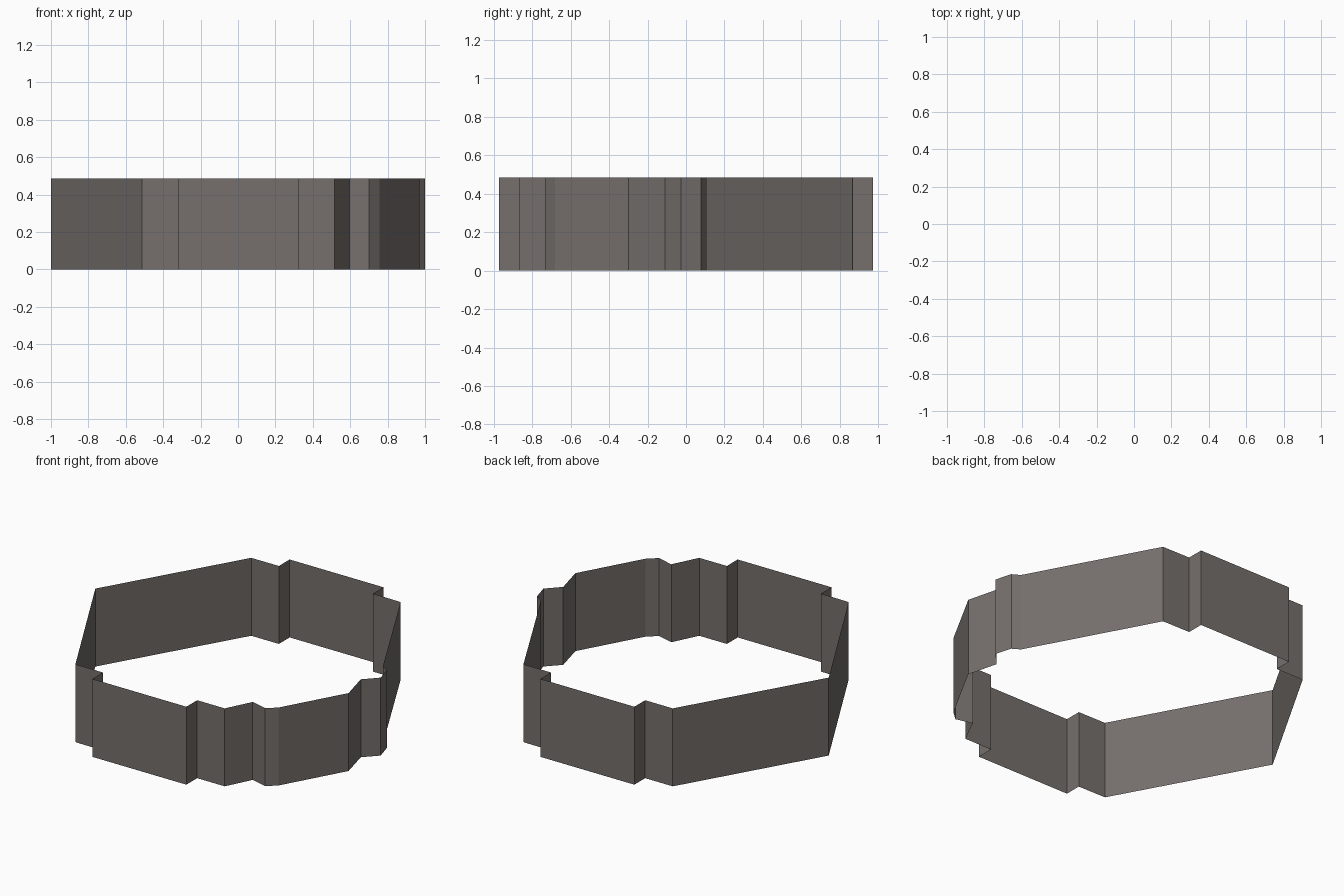
import bpy
import bmesh

if "Cube" in bpy.data.objects:
    bpy.data.objects.remove(bpy.data.objects["Cube"])

HEIGHT = 0.485

# Single warm grey for the whole band
grey = bpy.data.materials.new("warm grey")
grey.diffuse_color = (0.18, 0.162, 0.15, 1)
grey.use_nodes = True
grey.node_tree.nodes["Principled BSDF"].inputs["Base Color"].default_value = grey.diffuse_color

# Stepped ends: the front one is the back one turned half way round
back_end = [(0.513, 0.866), (0.322, 0.868), (0.322, 0.972),
            (-0.325, 0.972), (-0.325, 0.866), (-0.515, 0.866)]
front_end = [(-x, -y) for x, y in back_end]

# Notched right side, from front to back
right_side = [(0.595, -0.705), (0.70, -0.733), (0.757, -0.682), (0.97, -0.298),
              (0.921, -0.108), (1.0, -0.025), (0.97, 0.079), (0.922, 0.108)]

# Plain point on the left side
left_point = [(-1.0, 0.025)]

outline = front_end + right_side + back_end + left_point

# Open wall: one flat panel for each edge of the outline, no top or bottom
bm = bmesh.new()
low = [bm.verts.new((x, y, 0)) for x, y in outline]
high = [bm.verts.new((x, y, HEIGHT)) for x, y in outline]
for i in range(len(outline)):
    j = (i + 1) % len(outline)
    bm.faces.new((low[i], low[j], high[j], high[i]))

mesh = bpy.data.meshes.new("band_wall")
bm.to_mesh(mesh)
bm.free()
mesh.materials.append(grey)
bpy.context.collection.objects.link(bpy.data.objects.new("band_wall", mesh))
